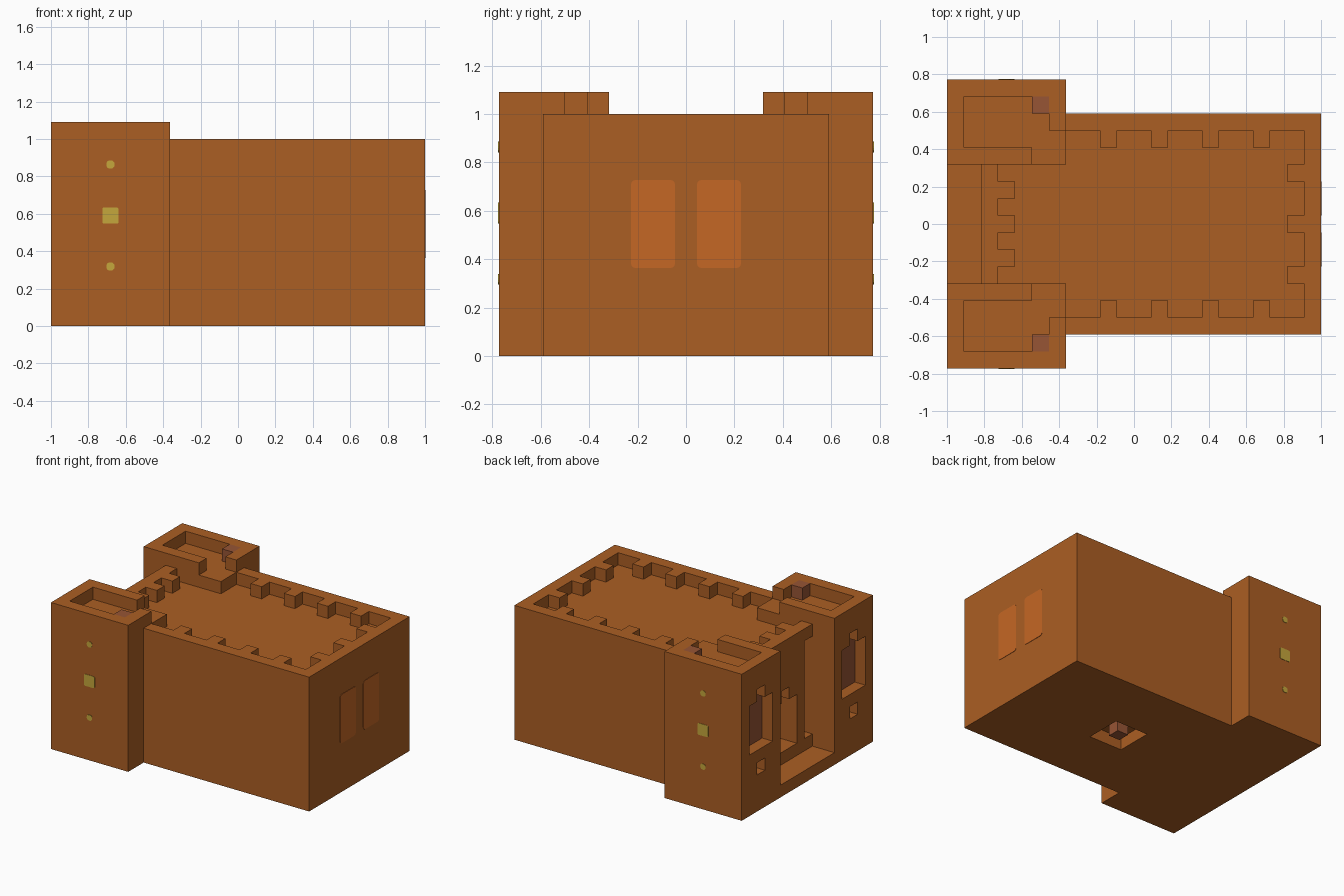
import bpy, bmesh, math

U = 1 / 11  # one building block

if "Cube" in bpy.data.objects:
    bpy.data.objects.remove(bpy.data.objects["Cube"])


def material(name, rgb):
    m = bpy.data.materials.new(name)
    m.use_nodes = True
    m.diffuse_color = (*rgb, 1)
    m.node_tree.nodes["Principled BSDF"].inputs["Base Color"].default_value = (*rgb, 1)
    return m


CLAY = material("clay_brown", (0.41, 0.113, 0.017))
ORANGE = material("window_orange", (0.56, 0.135, 0.018))
YELLOW = material("lamp_yellow", (0.56, 0.385, 0.045))
PLUM = material("plum_brown", (0.31, 0.09, 0.035))


def prism(name, outline, axis, lo, hi, mat=CLAY):
    """Extrude a 2D outline, in blocks, along an axis from lo to hi."""
    place = {"x": lambda a, b, h: (h, a, b),
             "y": lambda a, b, h: (a, h, b),
             "z": lambda a, b, h: (a, b, h)}[axis]
    bm = bmesh.new()
    rings = [[bm.verts.new([c * U for c in place(a, b, h)]) for a, b in outline]
             for h in (lo, hi)]
    n = len(outline)
    for ring in rings:
        bm.faces.new(ring)
    for i in range(n):
        j = (i + 1) % n
        bm.faces.new((rings[0][i], rings[0][j], rings[1][j], rings[1][i]))
    bmesh.ops.recalc_face_normals(bm, faces=bm.faces)
    mesh = bpy.data.meshes.new(name)
    bm.to_mesh(mesh)
    bm.free()
    mesh.materials.append(mat)
    obj = bpy.data.objects.new(name, mesh)
    bpy.context.collection.objects.link(obj)
    return obj


def rect(a0, a1, b0, b1):
    return [(a0, b0), (a1, b0), (a1, b1), (a0, b1)]


def rounded(a0, a1, b0, b1, r):
    pts = []
    for k, (a, b) in enumerate(rect(a0 + r, a1 - r, b0 + r, b1 - r)):
        for step in range(4):
            t = math.pi + (k + step / 3) * math.pi / 2
            pts.append((a + r * math.cos(t), b + r * math.sin(t)))
    return pts


def arch(mid, base):
    """Stepped opening, three wide and four tall with a one-block top."""
    half = [(1.5, 0), (1.5, 4), (0.5, 4), (0.5, 5)]
    return ([(mid + a, base + b) for a, b in half]
            + [(mid - a, base + b) for a, b in reversed(half)])


def cut(obj, *cutters):
    for cutter in cutters:
        cutter.hide_render = True
        mod = obj.modifiers.new("cut", "BOOLEAN")
        mod.operation = "DIFFERENCE"
        mod.solver = "EXACT"
        mod.object = cutter
        graph = bpy.context.evaluated_depsgraph_get()
        mesh = bpy.data.meshes.new_from_object(obj.evaluated_get(graph))
        obj.modifiers.clear()
        obj.data = mesh
        bpy.data.objects.remove(cutter)


# Courtyard outline with teeth along the inside of the parapet
yard = [(-4.1, -5.5)]
for c in (-1.5, 1.5, 4.5, 7.5):
    yard += [(c - .5, -5.5), (c - .5, -4.5), (c + .5, -4.5), (c + .5, -5.5)]
yard.append((10, -5.5))
for c in (-3, 0, 3):
    yard += [(10, c - .5), (9, c - .5), (9, c + .5), (10, c + .5)]
yard.append((10, 5.5))
for c in (7.5, 4.5, 1.5, -1.5):
    yard += [(c + .5, 5.5), (c + .5, 4.5), (c - .5, 4.5), (c - .5, 5.5)]
yard += [(-4.1, 5.5), (-4.1, 3.6), (-8, 3.6)]
for c in (2, 0, -2):
    yard += [(-8, c + .5), (-7, c + .5), (-7, c - .5), (-8, c - .5)]
yard += [(-8, -3.6), (-4.1, -3.6)]

# Keep with courtyard, gate recess, doorway and underside pit
footprint = [(-11, -3.5), (-4, -3.5), (-4, -6.5), (11, -6.5),
             (11, 6.5), (-4, 6.5), (-4, 3.5), (-11, 3.5)]
keep = prism("keep", footprint, "z", 0, 11)
cut(keep,
    prism("yard_cutter", yard, "z", 10, 12),
    prism("gate_cutter", rect(-3.6, 3.6, 1, 12), "x", -12, -9),
    prism("groove_cutter", rect(2.5, 3.6, 2, 10), "x", -9.5, -8),
    prism("groove_cutter", rect(-3.6, -2.5, 2, 10), "x", -9.5, -8),
    prism("door_cutter", arch(0, 2), "x", -9.5, -7),
    prism("pit_cutter", rect(0, 3, -1.5, 1.5), "z", -1, 1))
prism("pit_block", rect(1, 2, -.5, .5), "z", 0.02, 1, PLUM)
prism("underside_stud", rounded(9.3, 9.6, -.15, .15, .1), "z", 0, 0.03, PLUM)

# Paired windows on the far end
for s, side in ((1, "left"), (-1, "right")):
    y0, y1 = sorted((s * .5, s * 2.5))
    prism(side + "_end_window", rounded(y0, y1, 4, 8, .2), "x", 10.98, 11.03, ORANGE)

# Gate towers, one each side
for s, side in ((1, "back"), (-1, "front")):
    def flip(pts):
        return [(a, s * b) for a, b in pts]

    tower = prism(side + "_tower", flip(rect(-11, -4, 3.5, 8.5)), "z", 0, 12)
    walk = [(-10, 4.5), (-6, 4.5), (-6, 3.4), (-3.9, 3.4), (-3.9, 5.5),
            (-5, 5.5), (-5, 7.5), (-10, 7.5)]
    mid = 6 * s
    cut(tower,
        prism("walk_cutter", flip(walk), "z", 11, 13),
        prism("window_cutter", arch(mid, 5), "x", -12, -10),
        prism("slot_cutter", rect(mid - .5, mid + .5, 3, 4), "x", -12, -10))
    prism(side + "_tower_pane", rect(mid - 1.5, mid + 1.5, 5, 9),
          "x", -10.05, -9.98, PLUM)
    prism(side + "_parapet_block", flip(rect(-6, -5, 6.5, 7.5)), "z", 11, 12, PLUM)

    # Lamps on the outer face
    for part, z, h, r in (("lamp", 6.5, .48, .12), ("upper_stud", 9.5, .24, .2),
                          ("lower_stud", 3.5, .24, .2)):
        prism(side + "_" + part, rounded(-7.5 - h, -7.5 + h, z - h, z + h, r),
              "y", s * 8.48, s * 8.53, YELLOW)
